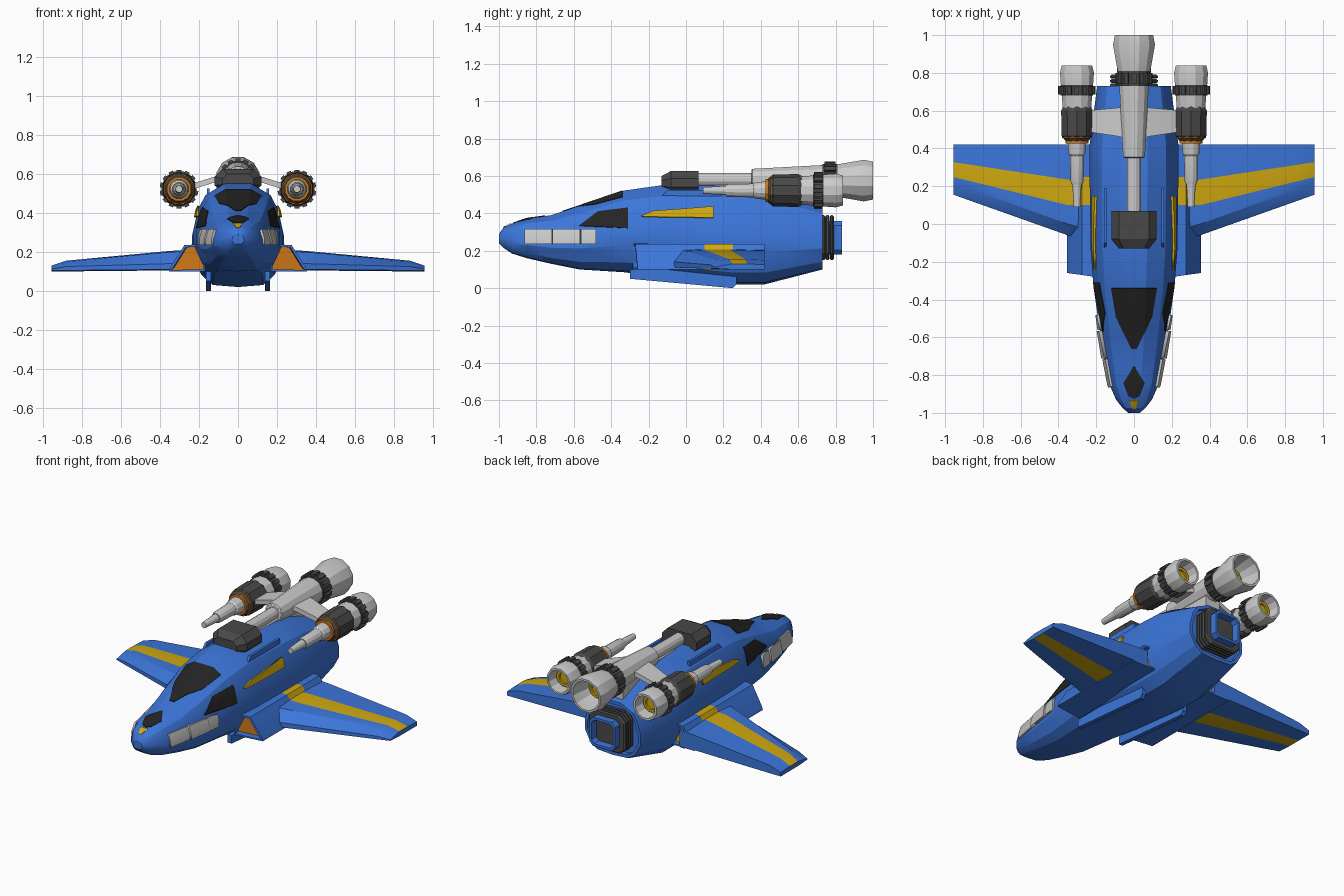
import bpy, bmesh, math
from mathutils import Vector, Matrix

if "Cube" in bpy.data.objects:
    bpy.data.objects.remove(bpy.data.objects["Cube"])

COL = {"blue": (.045, .18, .70, 1), "yellow": (.62, .39, .005, 1), "orange": (.62, .19, .01, 1),
       "black": (.018, .018, .018, 1), "dark": (.065, .065, .065, 1)}
MATS = {}
for k, c in COL.items():
    MATS[k] = bpy.data.materials.new(k)
    MATS[k].diffuse_color = c


def finish(name, bm, colors, mirror=False, recalc=True):
    """Turn a bmesh into an object, smooth below 25 degrees, optionally mirrored in x."""
    if recalc:
        bmesh.ops.recalc_face_normals(bm, faces=bm.faces)
    bm.normal_update()
    for f in bm.faces:
        f.smooth = True
    for e in bm.edges:
        e.smooth = len(e.link_faces) == 2 and e.calc_face_angle(0) < math.radians(25)
    me = bpy.data.meshes.new(name)
    bm.to_mesh(me)
    bm.free()
    for c in colors:
        if c:
            me.materials.append(MATS[c])
    ob = bpy.data.objects.new(name, me)
    bpy.context.collection.objects.link(ob)
    if mirror:
        ob.modifiers.new("mirror", 'MIRROR').use_mirror_merge = False
    return ob


def loft(name, rings, colors=(None,), mirror=False, paint=None, recess=()):
    """Skin closed rings; paint(i, j) gives a material slot; recess = (end, rim, depth, slot)."""
    bm = bmesh.new()
    vs = [[bm.verts.new(p) for p in r] for r in rings]
    n = len(rings[0])
    for i in range(len(vs) - 1):
        for j in range(n):
            k = (j + 1) % n
            f = bm.faces.new((vs[i][j], vs[i][k], vs[i + 1][k], vs[i + 1][j]))
            f.material_index = paint(i, j) if paint else 0
    caps = [bm.faces.new(vs[0]), bm.faces.new(vs[-1])]
    bmesh.ops.recalc_face_normals(bm, faces=bm.faces)
    bm.normal_update()
    for end, rim, depth, slot in recess:
        f = caps[end]
        no = f.normal.copy()
        bmesh.ops.inset_region(bm, faces=[f], thickness=rim)
        r = bmesh.ops.extrude_discrete_faces(bm, faces=[f])
        f = r["faces"][0]
        bmesh.ops.translate(bm, verts=f.verts, vec=-no * depth)
        f.material_index = slot
    return finish(name, bm, colors, mirror, recalc=not recess)


def lathe(name, prof, x, z, color=None, n=12, mirror=False):
    """Revolve (y, radius) points about an axis along y."""
    rings = [[(x + r * math.cos(a), y, z + r * math.sin(a))
              for a in [2 * math.pi * (k + .5) / n for k in range(n)]] for y, r in prof]
    return loft(name, rings, (color,), mirror)


def octo(y, hw, z0, z1, c):
    """Chamfered rectangle ring at a station y."""
    half = [(hw, z0 + c), (hw, z1 - c), (hw - c, z1)]
    pts = [(hw - c, z0)] + half + [(-hw + c, z1), (-hw, z1 - c), (-hw, z0 + c), (-hw + c, z0)]
    return [(x, y, zz) for x, zz in pts]


def prism(name, yz, x0, x1, color=None):
    return loft(name, [[(x, y, z) for y, z in yz] for x in (x0, x1)], (color,), True)


def teeth(name, x, z, r, y0, y1, size, n=14, mirror=False):
    """Ring of blocks round an engine collar."""
    bm = bmesh.new()
    for k in range(n):
        m = (Matrix.Translation((x, (y0 + y1) / 2, z)) @ Matrix.Rotation(2 * math.pi * k / n, 4, 'Y')
             @ Matrix.Translation((0, 0, r)) @ Matrix.Diagonal((size, y1 - y0, .02, 1)))
        bmesh.ops.create_cube(bm, size=1, matrix=m)
    return finish(name, bm, ("dark",), mirror)


# Hull: one cross-section scaled along the length (y, half width, bottom, top)
PROFILE = [(0, 1), (.3, 1), (.72, .88), (.88, .74), (1, .5), (1, .33), (.8, .12), (.55, .02), (0, 0)]
STATIONS = [(-1, .03, .24, .29), (-.975, .06, .215, .325), (-.93, .095, .185, .345), (-.85, .13, .16, .372),
            (-.72, .155, .13, .39), (-.57, .18, .10, .44), (-.33, .215, .085, .522), (-.13, .23, .06, .55),
            (.25, .235, .02, .55), (.42, .235, .02, .54), (.73, .195, .10, .44)]
loop = PROFILE + [(-u, v) for u, v in PROFILE[-2:0:-1]]
hull = loft("hull", [[(u * w, y, b + v * (t - b)) for u, v in loop] for y, w, b, t in STATIONS],
            ("blue",), recess=[(1, .02, .03, 0)])


def panel(name, pts, axis, color, lift=.004, mirror=False):
    """Raised skin panel: hull surface trimmed to a convex outline seen along an axis."""
    ax = Vector((1, 0, 0)) if axis == 'x' else Vector((0, 0, 1))
    p3 = [Vector((0, a, b)) if axis == 'x' else Vector((a, b, 0)) for a, b in pts]
    mid = sum(p3, Vector()) / len(p3)
    bm = bmesh.new()
    bm.from_mesh(hull.data)
    bm.normal_update()
    bmesh.ops.delete(bm, geom=[f for f in bm.faces if f.normal.dot(ax) < .05], context='FACES')
    for a, b in zip(p3, p3[1:] + p3[:1]):
        no = (b - a).cross(ax).normalized()
        if no.dot(mid - a) > 0:
            no = -no
        bmesh.ops.bisect_plane(bm, geom=bm.verts[:] + bm.edges[:] + bm.faces[:],
                               plane_co=a, plane_no=no, clear_outer=True)
    for f in bm.faces:
        f.material_index = 0
    bm.normal_update()
    for v, no in [(v, v.normal.copy()) for v in bm.verts]:
        v.co += no * lift
    ob = finish(name, bm, (color,), False, recalc=False)
    s = ob.modifiers.new("thickness", 'SOLIDIFY')
    s.thickness, s.offset = lift, -1
    if mirror:
        ob.modifiers.new("mirror", 'MIRROR').use_mirror_merge = False


# Windows, nose markings and side panels
panel("canopy", [(-.12, -.34), (.12, -.34), (.095, -.49), (.015, -.66), (-.015, -.66), (-.095, -.49)], 'z', "black")
panel("nose_window", [(0, -.75), (.055, -.84), (.03, -.91), (0, -.925), (-.03, -.91), (-.055, -.84)], 'z', "black")
panel("nose_marking", [(-.025, -.93), (.025, -.93), (.01, -.975), (-.01, -.975)], 'z', "yellow")
panel("side_window", [(-.57, .335), (-.47, .41), (-.31, .43), (-.31, .32)], 'x', "black", mirror=True)
panel("side_stripe", [(-.24, .385), (-.17, .412), (.147, .433), (.147, .375), (-.22, .38)], 'x', "yellow", .012, True)
for i, (a, b, h) in enumerate([(-.86, -.715, .012), (-.71, -.565, .017), (-.56, -.48, .012)]):
    panel(f"cheek_plate_{i + 1}", [(a, .235), (b, .235), (b, .313), (a, .313)], 'x', None, h, True)

# Roof rails and belly skids
prism("roof_rail", [(-.14, .48), (.19, .48), (.19, .525), (-.10, .525)], .145, .16, "blue")
prism("belly_skid", [(-.3, .10), (-.3, .05), (.25, 0), (.27, .02), (.27, .10)], .138, .165, "blue")

# Wing root nacelles with recessed intakes and a stripe
sect = [(.17, .10), (.355, .10), (.345, .125), (.275, .235), (.17, .24)]
loft("wing_nacelle", [[(x, y + (.14 * (x - .17) if y < -.2 else 0), z) for x, z in sect]
                      for y in (-.285, .10, .25, .42)], ("blue", "yellow", "orange"), True,
     lambda i, j: 1 if i == 1 and j in (1, 2, 3) else 0, [(0, .014, .04, 2), (1, .014, .03, 1)])


# Wings with a stripe on top and underside
def wing_ring(x, ys, top, bot, lead):
    le, a, b, te = ys
    return [(x, le, bot + .005), (x, le, lead), (x, le + .06, top - .006), (x, a, top), (x, b, top),
            (x, te, top - .005), (x, te, bot), (x, b, bot), (x, a, bot)]


loft("wing", [wing_ring(.25, (-.09, .10, .22, .42), .21, .105, .14),
              wing_ring(.35, (-.06, .10, .235, .42), .205, .105, .14),
              wing_ring(.88, (.128, .23, .316, .42), .155, .10, .125),
              wing_ring(.955, (.155, .248, .327, .42), .130, .10, .112)],
     ("blue", "yellow"), True, lambda i, j: 1 if j in (3, 7) else 0)

# Rear exhaust: ribbed collar and hollow duct
for i in range(4):
    y = .70 + i * .023
    loft(f"exhaust_rib_{i + 1}", [octo(y, .118, .158, .382, .035), octo(y + .006, .126, .15, .39, .035),
                                  octo(y + .015, .126, .15, .39, .035), octo(y + .022, .118, .158, .382, .035)], ("dark",))
loft("exhaust_duct", [octo(.74, .09, .18, .36, .025), octo(.835, .09, .18, .36, .025),
                      octo(.835, .075, .195, .345, .02), octo(.76, .07, .20, .34, .02)], ("blue",))

# Central top engine with its forward housing
ZC = .58
loft("turret_housing", [octo(-.13, .08, .52, .60, .025), octo(-.08, .12, .50, .626, .04),
                        octo(.068, .12, .50, .626, .04)], ("dark",))
lathe("main_barrel", [(.05, .037), (.36, .037)], 0, ZC)
lathe("main_engine_body", [(.35, .053), (.355, .06), (.72, .08), (.74, .08)], 0, ZC)
lathe("main_collar", [(.73, .088), (.81, .088)], 0, ZC, "dark")
teeth("main_collar_teeth", 0, ZC, .088, .74, .80, .026)
lathe("main_nozzle", [(.80, .088), (.95, .115), (1, .105), (1, .092), (.94, .088), (.87, .07)], 0, ZC - .005)
lathe("main_nozzle_glow", [(.87, .06), (.885, .06), (.885, .045), (.872, .045)], 0, ZC - .005, "yellow")
loft("main_pylon", [octo(.15, .03, .50, .56, .01), octo(.70, .05, .44, .56, .01)])

# Side engines
XS, ZS = .302, .522
P = dict(x=XS, z=ZS, mirror=True)
lathe("gun_tip", [(.09, .018), (.22, .026)], **P)
lathe("gun_barrel", [(.21, .030), (.225, .035), (.36, .038), (.37, .045), (.44, .052)], **P)
lathe("engine_front_ring", [(.425, .05), (.425, .064), (.445, .064)], color="orange", **P)
lathe("engine_body", [(.435, .06), (.465, .085), (.60, .088), (.625, .075)], color="dark", n=10, **P)
lathe("engine_body_ring", [(.455, .06), (.455, .081), (.47, .081)], color="orange", **P)
lathe("engine_neck", [(.61, .078), (.69, .084)], **P)
lathe("engine_collar", [(.68, .089), (.735, .089)], color="dark", **P)
teeth("engine_collar_teeth", XS, ZS, .089, .685, .73, .024, mirror=True)
lathe("engine_nozzle", [(.73, .088), (.80, .093), (.84, .083), (.84, .070), (.77, .062)], **P)
lathe("engine_nozzle_glow", [(.77, .052), (.785, .052), (.785, .036), (.772, .036)], color="yellow", **P)

# Struts carrying the side engines
loft("engine_strut", [[(x, y0, z), (x, y1, z), (x, y1, z + .03), (x, y0, z + .03)]
                      for x, y0, y1, z in ((.03, .45, .625, .575), (.09, .465, .615, .565), (.26, .49, .60, .512))],
     mirror=True)

for m in bpy.data.materials:
    if m.users and not m.is_grease_pencil:
        m.use_nodes = True
        m.node_tree.nodes["Principled BSDF"].inputs["Base Color"].default_value = m.diffuse_color
